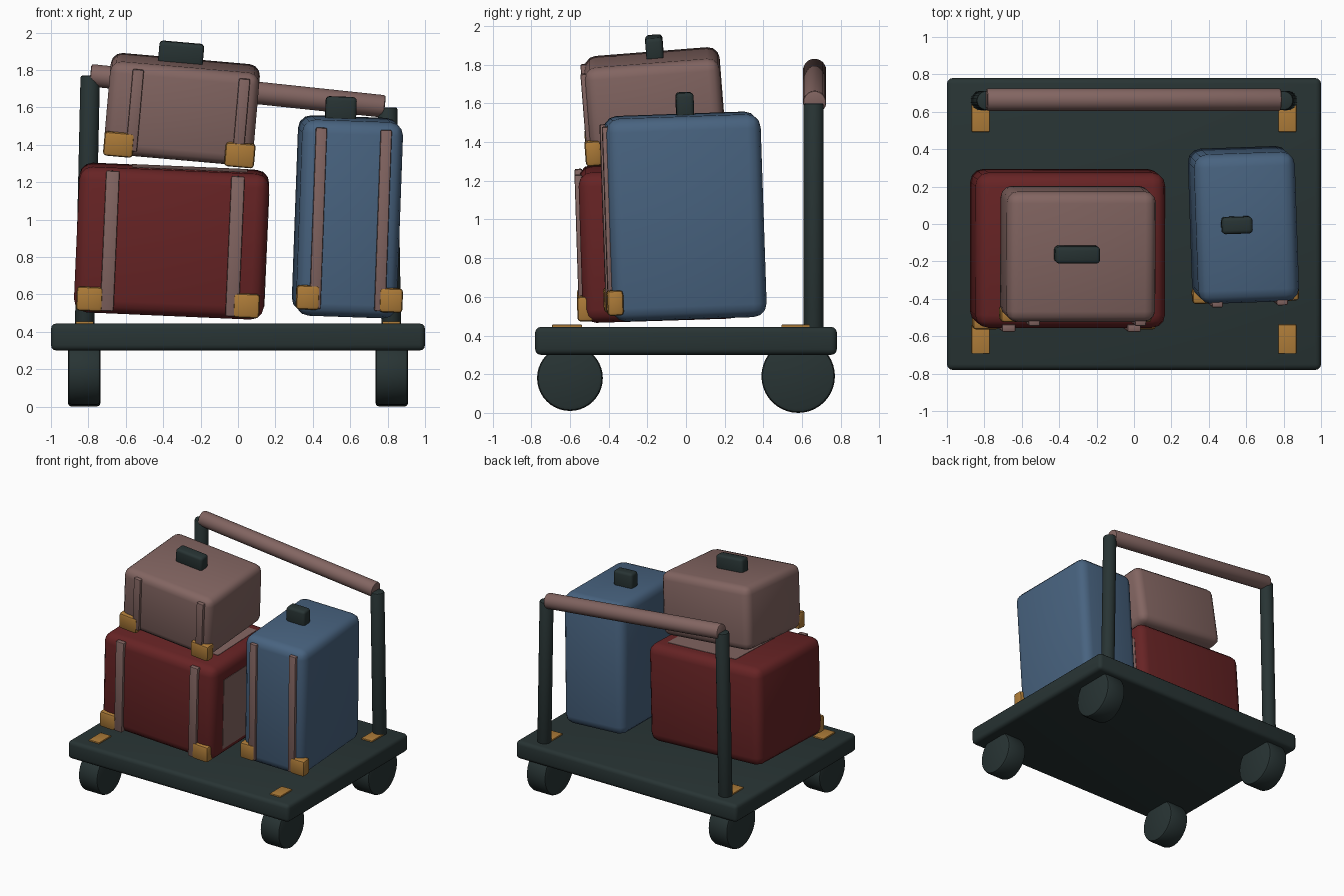
import bpy, bmesh, math
from mathutils import Matrix, Vector, Euler

if "Cube" in bpy.data.objects:
    bpy.data.objects.remove(bpy.data.objects["Cube"])


def material(name, rgb):
    m = bpy.data.materials.new(name)
    m.diffuse_color = (*rgb, 1)
    m.use_nodes = True
    m.node_tree.nodes["Principled BSDF"].inputs["Base Color"].default_value = m.diffuse_color
    return m


DARK = material("dark slate", (0.021, 0.034, 0.034))
RED = material("deep red", (0.135, 0.017, 0.018))
BROWN = material("dusty brown", (0.225, 0.13, 0.12))
BLUE = material("steel blue", (0.065, 0.125, 0.215))
GOLD = material("brass", (0.42, 0.20, 0.04))


def finish(name, bm, mat, matrix):
    me = bpy.data.meshes.new(name)
    bm.to_mesh(me)
    bm.free()
    me.materials.append(mat)
    me.shade_smooth()
    me.set_sharp_from_angle(angle=math.radians(35))
    ob = bpy.data.objects.new(name, me)
    ob.matrix_world = matrix
    bpy.context.collection.objects.link(ob)
    return ob


def box(name, size, loc, mat, bevel=0.0, frame=Matrix(), segments=3):
    bm = bmesh.new()
    bmesh.ops.create_cube(bm, size=1)
    bmesh.ops.scale(bm, vec=size, verts=bm.verts)
    if bevel:
        bmesh.ops.bevel(bm, geom=bm.edges[:], offset=bevel, segments=segments,
                        profile=0.5, affect='EDGES')
    return finish(name, bm, mat, frame @ Matrix.Translation(loc))


def rod(name, a, b, radius, mat, bevel=0.012, sides=32):
    """Cylinder between two points with rounded rims."""
    a, b = Vector(a), Vector(b)
    bm = bmesh.new()
    bmesh.ops.create_cone(bm, cap_ends=True, segments=sides, radius1=radius,
                          radius2=radius, depth=(b - a).length)
    rims = [e for e in bm.edges if abs(e.verts[0].co.z - e.verts[1].co.z) < 1e-5]
    bmesh.ops.bevel(bm, geom=rims, offset=bevel, segments=2, profile=0.5, affect='EDGES')
    rot = (b - a).to_track_quat('Z', 'Y').to_matrix().to_4x4()
    return finish(name, bm, mat, Matrix.Translation((a + b) / 2) @ rot)


def suitcase(name, center, tilt, size, mat, bevel, straps, strap_w, strap_h, brackets, bracket_z,
             bracket_w=0.14):
    """Tilted rounded body with two front straps and two lower corner brackets."""
    rot = Euler([math.radians(t) for t in tilt]).to_matrix().to_4x4()
    frame = Matrix.Translation(center) @ rot
    front = -size[1] / 2
    box(name + "_body", size, (0, 0, 0), mat, bevel, frame)
    for side, sx, bx in zip(("left", "right"), straps, brackets):
        box(f"{name}_{side}_strap", (strap_w, 0.04, strap_h), (sx, front, 0), BROWN, 0.008, frame, 2)
        box(f"{name}_{side}_bracket", (bracket_w, 0.085, 0.13), (bx, front + 0.015, bracket_z),
            GOLD, 0.018, frame, 2)
    return frame


# Platform, wheels and wheel mounting plates
box("platform", (2.0, 1.56, 0.145), (0, 0, 0.3725), DARK, 0.03)
for side, s in (("left", -1), ("right", 1)):
    for end, y, r, py in (("front", -0.60, 0.17, -0.615), ("back", 0.58, 0.19, 0.57)):
        z = 0.18 if end == "front" else 0.19
        rod(f"{end}_{side}_wheel", (s * 0.735, y, z), (s * 0.91, y, z), r, DARK, 0.02, 40)
        box(f"{end}_{side}_plate", (0.095, 0.155, 0.02), (s * 0.82, py, 0.446), GOLD, 0.004)

# Push handle: two slightly leaning posts and a sloping grip
rod("left_post", (-0.82, 0.66, 0.43), (-0.79, 0.66, 1.77), 0.052, DARK)
rod("right_post", (0.82, 0.66, 0.43), (0.80, 0.66, 1.60), 0.052, DARK)
rod("push_rail", (-0.79, 0.665, 1.772), (0.785, 0.665, 1.605), 0.06, BROWN)

# Red case with worn panels on its top and right side
red = suitcase("red_case", (-0.355, -0.13, 0.885), (1.8, 2.5, 0), (1.016, 0.83, 0.78), RED, 0.07,
               (-0.33, 0.34), 0.072, 0.75, (-0.425, 0.415), -0.315)
box("red_case_side_panel", (0.006, 0.62, 0.58), (0.508, 0.03, -0.03), BROWN, 0, red)
box("red_case_top_panel", (0.62, 0.50, 0.006), (0.08, 0.06, 0.39), BROWN, 0, red)

# Blue upright case and carry handle
blue = suitcase("blue_case", (0.585, -0.005, 1.015), (2, 2, 2), (0.54, 0.80, 1.05), BLUE, 0.07,
                (-0.17, 0.177), 0.06, 0.97, (-0.21, 0.235), -0.425, 0.125)
box("blue_case_handle", (0.165, 0.09, 0.13), (-0.055, 0.02, 0.575), DARK, 0.02, blue)

# Small brown case resting on the red one, and its handle
brown = suitcase("brown_case", (-0.30, -0.16, 1.59), (4.5, 5, 0), (0.80, 0.70, 0.50), BROWN, 0.06,
                 (-0.25, 0.32), 0.06, 0.44, (-0.32, 0.33), -0.19, 0.16)
box("brown_case_handle", (0.24, 0.09, 0.12), (-0.03, 0.02, 0.295), DARK, 0.02, brown)
